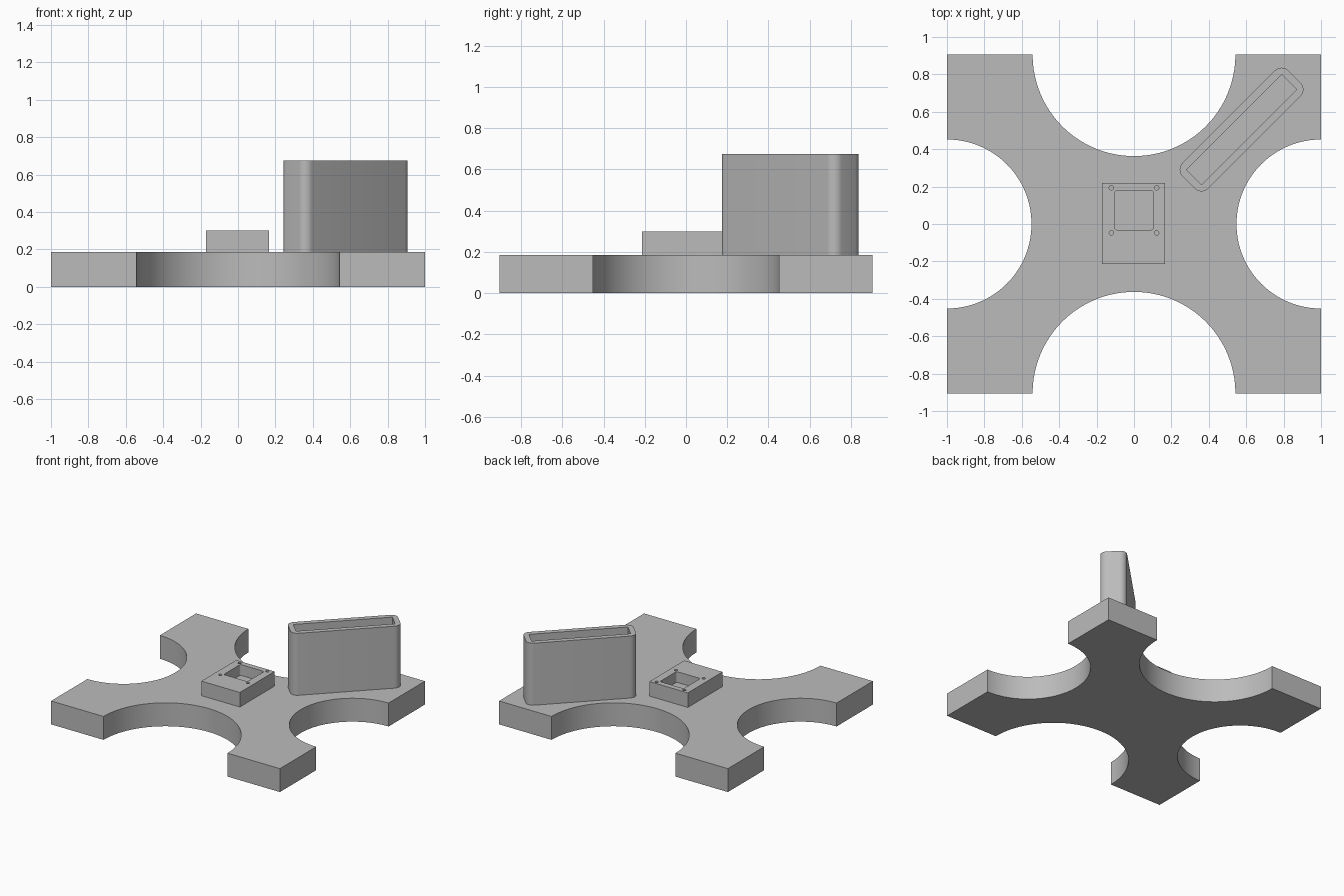
import bpy
import bmesh
from math import cos, sin, pi, radians
from mathutils import Matrix

if "Cube" in bpy.data.objects:
    bpy.data.objects.remove(bpy.data.objects["Cube"])

grey = bpy.data.materials.new("plain grey")
grey.use_nodes = True
colour = (0.5, 0.5, 0.5, 1)
grey.diffuse_color = colour
grey.node_tree.nodes["Principled BSDF"].inputs["Base Color"].default_value = colour


def arc(cx, cy, r, start, end, steps):
    """Points along an arc, angles in degrees."""
    angles = [radians(start + (end - start) * i / steps) for i in range(steps + 1)]
    return [(cx + r * cos(a), cy + r * sin(a)) for a in angles]


def rounded_rect(half_x, half_y, r, steps=8):
    points = []
    for i, (sx, sy) in enumerate([(1, 1), (-1, 1), (-1, -1), (1, -1)]):
        points += arc(sx * (half_x - r), sy * (half_y - r), r, 90 * i, 90 * i + 90, steps)
    return points


def rect(half_x, half_y):
    return [(half_x, half_y), (-half_x, half_y), (-half_x, -half_y), (half_x, -half_y)]


def prism(name, outline, bottom, top, centre=(0, 0), turn=0):
    """Extrude a flat outline between two heights."""
    bm = bmesh.new()
    base = bm.faces.new([bm.verts.new((x, y, bottom)) for x, y in outline])
    out = bmesh.ops.extrude_face_region(bm, geom=[base])["geom"]
    bmesh.ops.translate(bm, vec=(0, 0, top - bottom),
                        verts=[g for g in out if isinstance(g, bmesh.types.BMVert)])
    bmesh.ops.recalc_face_normals(bm, faces=bm.faces)
    bm.transform(Matrix.Translation((*centre, 0)) @ Matrix.Rotation(radians(turn), 4, "Z"))
    mesh = bpy.data.meshes.new(name)
    bm.to_mesh(mesh)
    bm.free()
    mesh.materials.append(grey)
    obj = bpy.data.objects.new(name, mesh)
    bpy.context.collection.objects.link(obj)
    return obj


def activate(obj):
    bpy.ops.object.select_all(action="DESELECT")
    obj.select_set(True)
    bpy.context.view_layer.objects.active = obj


def cut(obj, cutter):
    mod = obj.modifiers.new("cut", "BOOLEAN")
    mod.operation = "DIFFERENCE"
    mod.solver = "EXACT"
    mod.object = cutter
    cutter.hide_render = True
    activate(obj)
    bpy.ops.object.modifier_apply(modifier=mod.name)
    bpy.data.objects.remove(cutter)


def smooth(obj):
    activate(obj)
    bpy.ops.object.shade_smooth_by_angle(angle=radians(30))


HALF_Y = 0.905
DECK = 0.185

# Base plate: rectangle with a half-circle bite in each side
outline = [(1, HALF_Y)] + arc(0, HALF_Y, 0.542, 0, -180, 64)
outline += [(-1, HALF_Y)] + arc(-1, 0, 0.452, 90, -90, 64)
outline += [(-1, -HALF_Y)] + arc(0, -HALF_Y, 0.542, 180, 0, 64)
outline += [(1, -HALF_Y)] + arc(1, 0, 0.452, 270, 90, 64)
plate = prism("base_plate", outline, 0, DECK)
smooth(plate)

# Small mounting block with a square pocket and four screw holes
block = prism("mounting_block", rect(0.168, 0.217), DECK, 0.3, (-0.002, 0.003))
pocket = (0, 0.073)
cut(block, prism("pocket_cutter", rounded_rect(0.104, 0.104, 0.012, 4), 0.215, 0.4, pocket))
for sx in (-1, 1):
    for sy in (-1, 1):
        spot = (sx * 0.121, pocket[1] + sy * 0.121)
        circle = arc(0, 0, 0.012, 0, 345, 23)
        cut(block, prism("screw_hole_cutter", circle, 0.215, 0.4, spot))
smooth(block)

# Tall open holder, set diagonally on one arm
spot = (0.575, 0.505)
holder = prism("diagonal_holder", rounded_rect(0.4, 0.097, 0.05), DECK, 0.675, spot, 45)
cut(holder, prism("holder_cutter", rect(0.36, 0.057), 0.21, 0.8, spot, 45))
smooth(holder)
